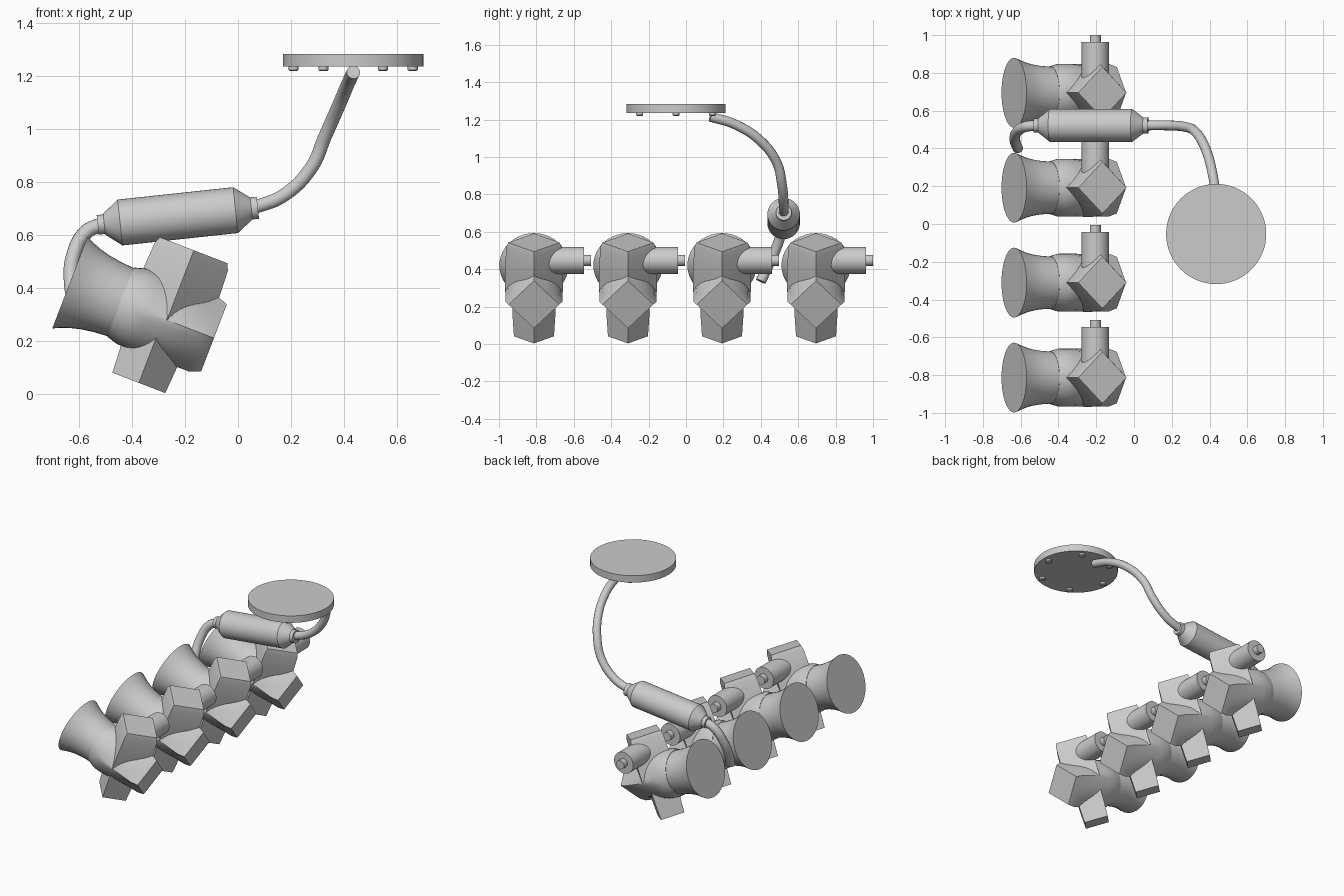
import bpy, bmesh, math
from mathutils import Matrix, Vector

if "Cube" in bpy.data.objects:
    bpy.data.objects.remove(bpy.data.objects["Cube"], do_unlink=True)

grey = bpy.data.materials.new("plain grey")
grey.use_nodes = True
grey.diffuse_color = (0.6, 0.6, 0.6, 1)
grey.node_tree.nodes["Principled BSDF"].inputs["Base Color"].default_value = (0.6, 0.6, 0.6, 1)


def finish(obj):
    obj.data.materials.append(grey)
    bpy.ops.object.select_all(action="DESELECT")
    obj.select_set(True)
    bpy.context.view_layer.objects.active = obj
    bpy.ops.object.shade_smooth_by_angle(angle=math.radians(28))
    return obj


def loft(name, sections, matrix, sides=40):
    """Capped solid along local z; each section is (height, radius, 0 round .. 1 diamond)."""
    bm = bmesh.new()
    rings = []
    for height, radius, square in sections:
        ring = []
        for i in range(sides):
            a = math.tau * i / sides
            c, s = math.cos(a), math.sin(a)
            r = radius * (1 - square + square / (abs(c) + abs(s)))
            ring.append(bm.verts.new((r * c, r * s, height)))
        rings.append(ring)
    for low, high in zip(rings, rings[1:]):
        for i in range(sides):
            j = (i + 1) % sides
            bm.faces.new((low[i], low[j], high[j], high[i]))
    bm.faces.new(rings[0][::-1])
    bm.faces.new(rings[-1])
    bm.normal_update()
    mesh = bpy.data.meshes.new(name)
    bm.to_mesh(mesh)
    bm.free()
    obj = bpy.data.objects.new(name, mesh)
    obj.matrix_world = matrix
    bpy.context.collection.objects.link(obj)
    return finish(obj)


def tube(name, points, radius):
    """Smooth capped tube through the points."""
    curve = bpy.data.curves.new(name, "CURVE")
    curve.dimensions = "3D"
    curve.bevel_depth = radius
    curve.bevel_resolution = 5
    curve.use_fill_caps = True
    spline = curve.splines.new("BEZIER")
    spline.bezier_points.add(len(points) - 1)
    for knot, point in zip(spline.bezier_points, points):
        knot.co = point
        knot.handle_left_type = knot.handle_right_type = "AUTO"
    obj = bpy.data.objects.new(name, curve)
    bpy.context.collection.objects.link(obj)
    bpy.ops.object.select_all(action="DESELECT")
    obj.select_set(True)
    bpy.context.view_layer.objects.active = obj
    bpy.ops.object.convert(target="MESH")
    return finish(bpy.context.view_layer.objects.active)


# Row of four tilted segments
along_x = Matrix.Rotation(math.pi / 2, 4, "Y")
along_y = Matrix.Rotation(-math.pi / 2, 4, "X")
for n in range(4):
    y = -0.813 + 0.5027 * n
    frame = Matrix.Translation((-0.635, y, 0.42)) @ Matrix.Rotation(0.367, 4, "Y")

    # Flared bell at the back
    bell = [(0, 0.185, 0), (0.03, 0.172, 0), (0.065, 0.159, 0), (0.1, 0.15, 0),
            (0.15, 0.142, 0), (0.215, 0.137, 0)]
    loft(f"bell_{n + 1}", bell, frame @ along_x)

    # Body that turns from round to diamond
    body = [(0.205, 0.14, 0), (0.25, 0.153, 0), (0.31, 0.153, 0),
            (0.54, 0.152, 1), (0.583, 0.136, 1)]
    loft(f"body_{n + 1}", body, frame @ along_x)

    # Upper and lower diamond blocks
    upper = [(0, 0.155, 1), (0.12, 0.155, 1), (0.255, 0.148, 1), (0.282, 0.137, 1)]
    loft(f"upper_block_{n + 1}", upper, frame @ Matrix.Translation((0.393, 0, 0)))
    lower = [(0, 0.118, 1), (0.15, 0.114, 1), (0.26, 0.107, 1)]
    loft(f"lower_block_{n + 1}", lower,
         frame @ Matrix.Translation((0.379, 0, 0)) @ Matrix.Rotation(math.pi, 4, "X"))

    # Side peg with a thin tip
    peg = [(0, 0.072, 0), (0.268, 0.072, 0), (0.268, 0.029, 0), (0.305, 0.029, 0)]
    loft(f"side_peg_{n + 1}", peg, Matrix.Translation((-0.205, y, 0.447)) @ along_y)

# Canister with tapered ends and collars
start, end = Vector((-0.53, 0.522, 0.638)), Vector((0.075, 0.522, 0.703))
turn = (end - start).to_track_quat("Z", "Y").to_matrix().to_4x4()
length = (end - start).length
canister = [(0, 0.037, 0), (0.025, 0.037, 0), (0.025, 0.04, 0), (0.085, 0.087, 0),
            (length - 0.085, 0.087, 0), (length - 0.025, 0.042, 0), (length, 0.042, 0)]
loft("canister", canister, Matrix.Translation(start) @ turn)

# Tubes from both ends
tube("short_tube", [(-0.51, 0.522, 0.642), (-0.575, 0.515, 0.61), (-0.622, 0.485, 0.52),
                    (-0.63, 0.44, 0.42), (-0.615, 0.4, 0.335)], 0.028)
tube("long_tube", [(0.05, 0.522, 0.7), (0.17, 0.522, 0.748), (0.276, 0.513, 0.853),
                   (0.328, 0.485, 0.97), (0.38, 0.396, 1.088), (0.417, 0.26, 1.175),
                   (0.436, 0.13, 1.215)], 0.026)

# Round plate with six studs below
centre = Vector((0.435, -0.053, 1.236))
loft("plate", [(0, 0.265, 0), (0.047, 0.265, 0)], Matrix.Translation(centre), 64)
for n in range(6):
    a = math.tau * n / 6
    spot = centre + Vector((0.225 * math.cos(a), 0.225 * math.sin(a), -0.017))
    loft(f"stud_{n + 1}", [(0, 0.013, 0), (0.005, 0.019, 0), (0.03, 0.019, 0)],
         Matrix.Translation(spot), 16)
